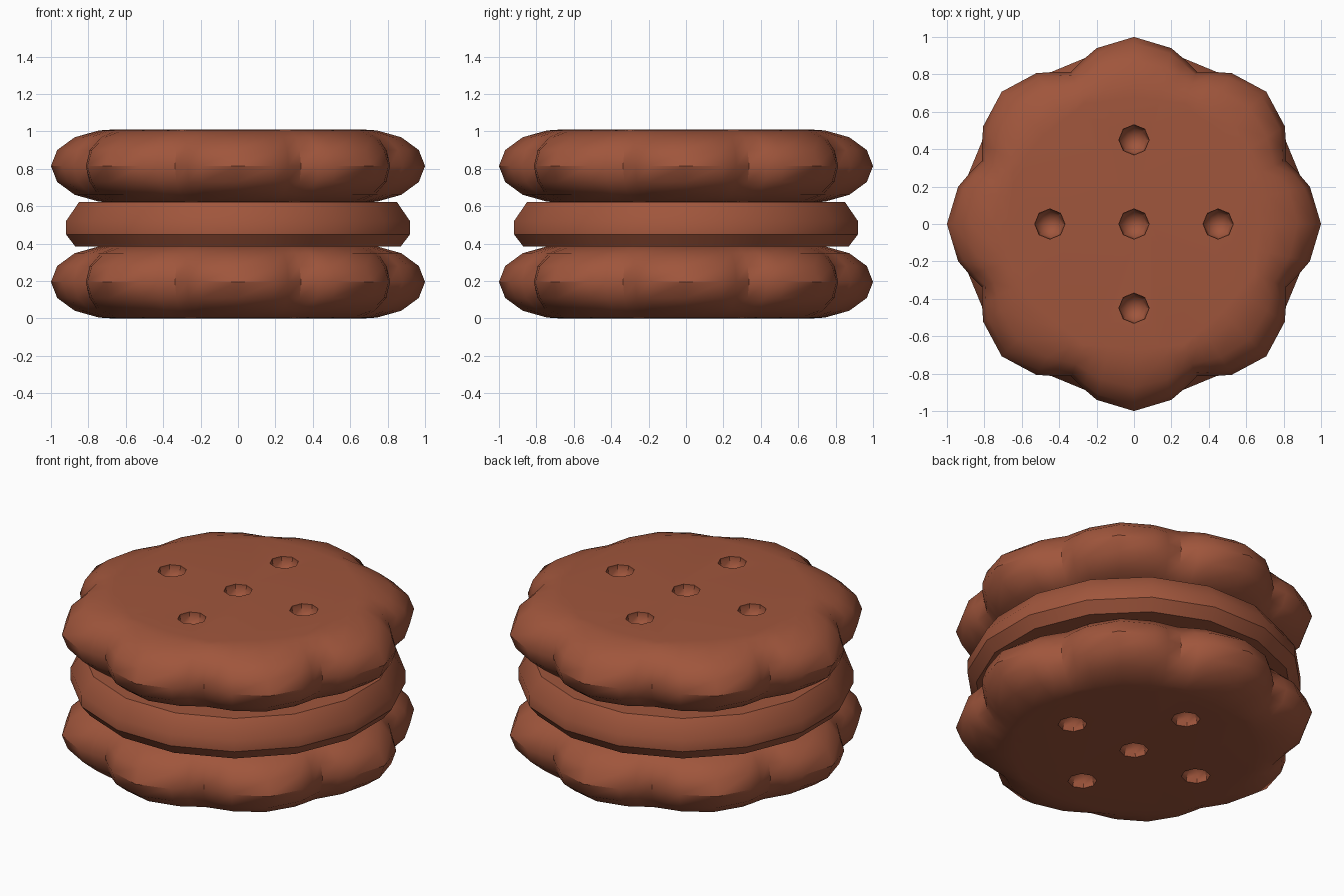
import bpy, bmesh, math
from mathutils import Matrix

if "Cube" in bpy.data.objects:
    bpy.data.objects.remove(bpy.data.objects["Cube"])

brown = bpy.data.materials.new("baked_brown")
brown.diffuse_color = (0.35, 0.092, 0.045, 1)
brown.use_nodes = True
brown.node_tree.nodes["Principled BSDF"].inputs["Base Color"].default_value = brown.diffuse_color


def loft(name, rings):
    """Closed solid from a stack of point rings, capped at both ends."""
    bm = bmesh.new()
    vs = [[bm.verts.new(p) for p in ring] for ring in rings]
    n = len(vs[0])
    for a, b in zip(vs, vs[1:]):
        for i in range(n):
            j = (i + 1) % n
            bm.faces.new((a[i], a[j], b[j], b[i]))
    bm.faces.new(vs[0][::-1])
    bm.faces.new(vs[-1])
    bmesh.ops.recalc_face_normals(bm, faces=bm.faces)
    me = bpy.data.meshes.new(name)
    bm.to_mesh(me)
    bm.free()
    me.materials.append(brown)
    ob = bpy.data.objects.new(name, me)
    bpy.context.collection.objects.link(ob)
    return ob


def select(ob):
    bpy.ops.object.select_all(action='DESELECT')
    ob.select_set(True)
    bpy.context.view_layer.objects.active = ob


def smooth(ob):
    select(ob)
    bpy.ops.object.shade_smooth_by_angle(angle=math.radians(35))


# Scalloped outline: (angle, outer radius, radius where the flat top begins)
LOBE = [(-17.1, 0.92, 0.68), (-12, 0.961, 0.67), (0, 1.0, 0.67),
        (12, 0.961, 0.67), (17.1, 0.92, 0.68), (22.5, 0.88, 0.70)]


def biscuit(name, zc, hole_z):
    half = 0.195
    rings = []
    for phi in (-90, -77, -52, -26, 0, 26, 52, 77, 90):
        c, s = math.cos(math.radians(phi)), math.sin(math.radians(phi))
        ring = []
        for k in range(8):
            for a, r_out, r_in in LOBE:
                t = math.radians(45 * k + a)
                r = r_in + (r_out - r_in) * c
                ring.append((r * math.cos(t), r * math.sin(t), zc + half * s))
        rings.append(ring)
    ob = loft(name, rings)

    # Five dimples on the outer face
    bm = bmesh.new()
    for x, y in ((0, 0), (0.45, 0), (-0.45, 0), (0, 0.45), (0, -0.45)):
        bmesh.ops.create_uvsphere(bm, u_segments=8, v_segments=7, radius=0.083,
                                  matrix=Matrix.Translation((x, y, hole_z)))
    me = bpy.data.meshes.new("dimple_cutter")
    bm.to_mesh(me)
    bm.free()
    me.materials.append(brown)
    cutter = bpy.data.objects.new("dimple_cutter", me)
    cutter.hide_render = True
    bpy.context.collection.objects.link(cutter)
    mod = ob.modifiers.new("dimples", 'BOOLEAN')
    mod.operation = 'DIFFERENCE'
    mod.solver = 'EXACT'
    mod.object = cutter
    select(ob)
    bpy.ops.object.modifier_apply(modifier=mod.name)
    bpy.data.objects.remove(cutter)
    smooth(ob)


biscuit("bottom_biscuit", 0.195, 0.0)
biscuit("top_biscuit", 0.815, 1.01)

# Filling: sixteen-sided disc with rounded rim, flats facing the axes
rings = []
for r, z in ((0.87, 0.385), (0.92, 0.45), (0.92, 0.52), (0.85, 0.622)):
    R = r / math.cos(math.pi / 16)
    rings.append([(R * math.cos((i + 0.5) * math.pi / 8),
                   R * math.sin((i + 0.5) * math.pi / 8), z) for i in range(16)])
smooth(loft("filling", rings))
